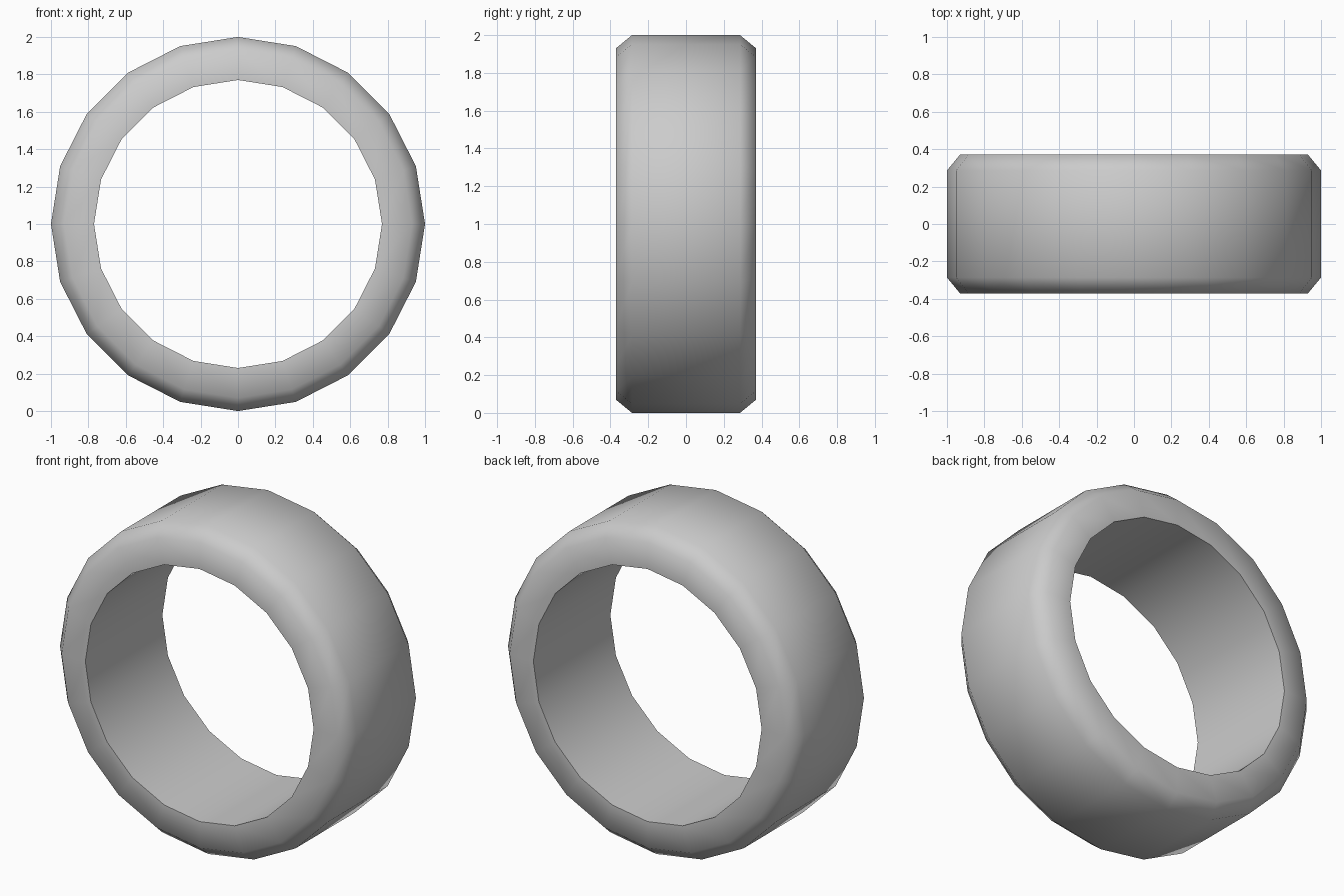
import bpy, bmesh, math

if "Cube" in bpy.data.objects:
    bpy.data.objects.remove(bpy.data.objects["Cube"])

SIDES = 20
# Cross-section as (radius, y), a closed loop
PROFILE = [(0.77, -0.371), (0.93, -0.371), (1.0, -0.286),
           (1.0, 0.286), (0.93, 0.371), (0.77, 0.371)]

# Sweep the cross-section around the y axis
bm = bmesh.new()
rings = []
for i in range(SIDES):
    a = 2 * math.pi * i / SIDES
    rings.append([bm.verts.new((r * math.cos(a), y, 1 + r * math.sin(a)))
                  for r, y in PROFILE])
n = len(PROFILE)
for i in range(SIDES):
    p, q = rings[i], rings[(i + 1) % SIDES]
    for j in range(n):
        k = (j + 1) % n
        bm.faces.new((p[j], p[k], q[k], q[j]))
bmesh.ops.recalc_face_normals(bm, faces=bm.faces)

mesh = bpy.data.meshes.new("tyre")
bm.to_mesh(mesh)
bm.free()
tyre = bpy.data.objects.new("tyre", mesh)
bpy.context.collection.objects.link(tyre)

# Smooth outside and shoulders, sharp inner rims
bpy.context.view_layer.objects.active = tyre
tyre.select_set(True)
bpy.ops.object.shade_smooth_by_angle(angle=math.radians(60))
